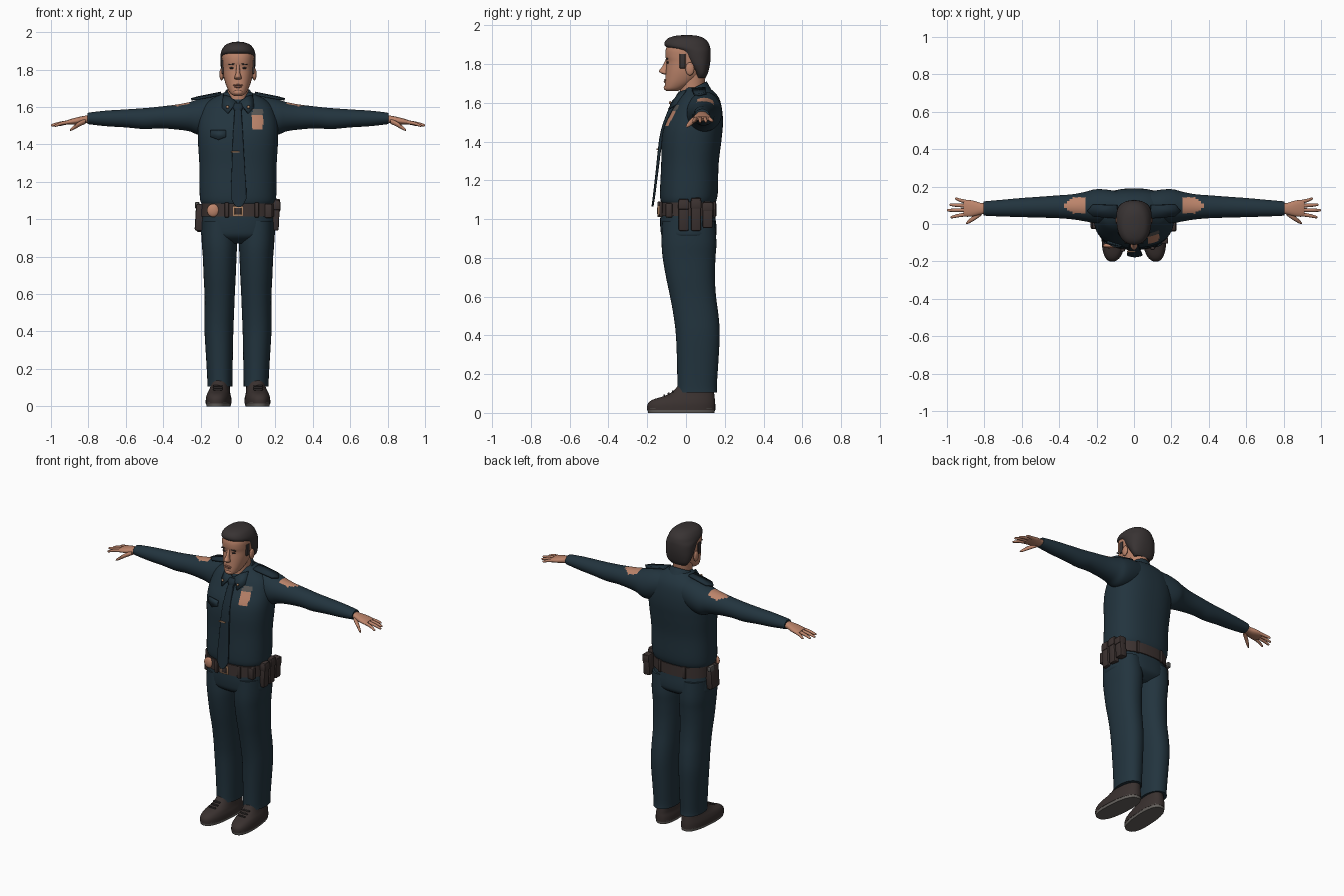
import bpy, bmesh, math
from mathutils import Vector, Matrix


def material(name, rgb):
    m = bpy.data.materials.new(name)
    m.diffuse_color = (*rgb, 1)
    return m


NAVY = material("navy cloth", (0.016, 0.034, 0.048))
TIE = material("dark navy cloth", (0.013, 0.027, 0.039))
SKIN = material("skin", (0.50, 0.23, 0.145))
LIP = material("lip", (0.34, 0.14, 0.095))
HAIR = material("dark hair", (0.040, 0.033, 0.033))
LEATHER = material("brown leather", (0.045, 0.032, 0.030))
SHOE = material("shoe leather", (0.042, 0.031, 0.029))
SOLE = material("grey rubber", (0.13, 0.12, 0.11))
BRASS = material("brass", (0.45, 0.25, 0.14))
STEEL = material("dull steel", (0.10, 0.095, 0.09))


def finish(name, bm, mats, mirror=False, rule=None, angle=40):
    bmesh.ops.recalc_face_normals(bm, faces=bm.faces[:])
    me = bpy.data.meshes.new(name)
    bm.to_mesh(me)
    bm.free()
    for m in mats if isinstance(mats, list) else [mats]:
        me.materials.append(m)
    if rule:
        for p in me.polygons:
            p.material_index = rule(p.center)
    ob = bpy.data.objects.new(name, me)
    bpy.context.collection.objects.link(ob)
    bpy.ops.object.select_all(action='DESELECT')
    ob.select_set(True)
    bpy.context.view_layer.objects.active = ob
    bpy.ops.object.shade_smooth_by_angle(angle=math.radians(angle))
    if mirror:
        ob.modifiers.new("Mirror", 'MIRROR')
    return ob


def spline(rows, steps):
    """Catmull-Rom interpolation of ring parameters."""
    if steps == 1:
        return rows
    out, last = [], len(rows) - 1
    for i in range(last):
        a, b, c, d = (Vector(rows[min(max(k, 0), last)]) for k in (i - 1, i, i + 1, i + 2))
        for s in range(steps):
            t = s / steps
            out.append(0.5 * (2 * b + (c - a) * t + (2 * a - 5 * b + 4 * c - d) * t * t
                              + (3 * b - a - 3 * c + d) * t ** 3))
    return out + [Vector(rows[-1])]


def loft(name, mats, rows, axis='z', n=32, e=2.0, steps=4, tilt=0, shear=0, **kw):
    """Rows are (position, centre, half width, low, high) of superellipse rings."""
    bm, rings = bmesh.new(), []
    for t, c, h, lo, hi in spline([Vector(r) for r in rows], steps):
        ring = []
        for k in range(n):
            a = 2 * math.pi * k / n
            co, si = math.cos(a), math.sin(a)
            u = c + h * math.copysign(abs(co) ** (2 / e), co)
            v = (lo + hi) / 2 + (hi - lo) / 2 * math.copysign(abs(si) ** (2 / e), si)
            ring.append(bm.verts.new((u - shear * v, v, t + tilt * si) if axis == 'z' else (t, u, v)))
        rings.append(ring)
    for a, b in zip(rings, rings[1:]):
        for k in range(n):
            bm.faces.new((a[k], a[(k + 1) % n], b[(k + 1) % n], b[k]))
    bm.faces.new(rings[0])
    bm.faces.new(rings[-1])
    return finish(name, bm, mats, **kw)


def box(name, mat, loc, size, bevel=0.006, rot=0, **kw):
    bm = bmesh.new()
    bmesh.ops.create_cube(bm, size=1, matrix=Matrix.Translation(loc)
                          @ Matrix.Rotation(rot, 4, 'Y') @ Matrix.Diagonal((*size, 1)))
    bmesh.ops.bevel(bm, geom=bm.edges[:], offset=bevel, segments=2, affect='EDGES', profile=0.5)
    return finish(name, bm, mat, **kw)


def ball(name, mat, loc, radii, **kw):
    bm = bmesh.new()
    bmesh.ops.create_uvsphere(bm, u_segments=20, v_segments=12, radius=1,
                              matrix=Matrix.Translation(loc) @ Matrix.Diagonal((*radii, 1)))
    return finish(name, bm, mat, **kw)


def plate(name, mat, pts, thick=0.008, **kw):
    bm = bmesh.new()
    bm.faces.new([bm.verts.new(p) for p in pts])
    ob = finish(name, bm, mat, **kw)
    mod = ob.modifiers.new("Solidify", 'SOLIDIFY')
    mod.thickness, mod.offset = thick, 0


# Shirt body, with the chest badge as coloured faces
def badge(c):
    if c.y < 0 and 0.075 < c.x < 0.134 and 1.476 < c.z < 1.588:
        return 2 if c.z > 1.56 else 1
    return 0


loft("shirt_body", [NAVY, SKIN, STEEL],
     [(1.075, 0, .190, -.122, .145), (1.10, 0, .202, -.132, .158), (1.15, 0, .205, -.134, .165),
      (1.28, 0, .206, -.128, .168), (1.40, 0, .213, -.126, .182), (1.48, 0, .214, -.112, .190),
      (1.55, 0, .205, -.078, .188), (1.61, 0, .180, -.045, .176), (1.65, 0, .130, -.018, .152),
      (1.68, 0, .070, .0, .115)], n=128, e=2.4, steps=8, rule=badge)


# Sleeves, with the shoulder patch as coloured faces
def patch(c):
    return int(.26 < c.x < .38 and c.z > 1.55 and abs(c.y - .10) < .043 * min(1, (.385 - c.x) / .06))


loft("sleeve", [NAVY, SKIN],
     [(.06, .10, .07, 1.50, 1.660), (.15, .096, .088, 1.46, 1.655), (.21, .095, .090, 1.452, 1.641),
      (.26, .093, .079, 1.470, 1.626), (.33, .092, .067, 1.480, 1.613), (.42, .092, .060, 1.486, 1.602),
      (.50, .090, .056, 1.482, 1.594), (.60, .088, .051, 1.491, 1.587), (.70, .085, .045, 1.497, 1.581),
      (.79, .083, .039, 1.507, 1.571), (.805, .083, .036, 1.510, 1.567)],
     axis='x', n=64, steps=6, rule=patch, mirror=True)

# Hands
loft("palm", SKIN, [(.78, .083, .027, 1.517, 1.559), (.82, .082, .031, 1.514, 1.553),
                    (.86, .083, .042, 1.508, 1.545), (.90, .084, .045, 1.506, 1.534),
                    (.912, .084, .038, 1.509, 1.529)], axis='x', n=24, e=2.3, mirror=True)
for label, y0, y1, tip, z in (("little", .117, .135, .958, 1.505), ("ring", .097, .103, .987, 1.502),
                              ("middle", .075, .073, 1.0, 1.502), ("index", .053, .037, .982, 1.500)):
    mid = (.895 + tip) / 2
    loft(label + "_finger", SKIN, [(.885, y0, .010, 1.511, 1.531),
                                   (mid, (y0 + y1) / 2, .0095, 1.504, 1.523),
                                   (tip - .008, y1, .007, z - .006, z + .008),
                                   (tip, y1, .002, z - .002, z + .003)], axis='x', n=12, mirror=True)
loft("thumb", SKIN, [(.815, .060, .014, 1.511, 1.537), (.85, .036, .015, 1.494, 1.522),
                     (.885, .012, .010, 1.475, 1.495), (.898, .003, .003, 1.473, 1.480)],
     axis='x', n=12, mirror=True)

# Collar, shoulder straps, tie
loft("collar", NAVY, [(1.635, 0, .092, -.050, .130), (1.655, 0, .082, -.044, .118),
                      (1.675, 0, .070, -.036, .106), (1.665, 0, .064, -.030, .100)],
     n=40, tilt=.035, steps=2)
plate("collar_wing", NAVY, [(.006, -.052, 1.625), (.045, -.035, 1.655), (.078, .0, 1.665),
                            (.085, -.045, 1.595), (.055, -.090, 1.565)], .008, mirror=True)
ball("collar_pin", BRASS, (.056, -.082, 1.60), (.008, .006, .008), mirror=True)
plate("shoulder_strap", TIE, [(.09, .03, 1.668), (.22, .04, 1.644), (.25, .07, 1.641),
                              (.22, .105, 1.650), (.09, .10, 1.676)], .012, mirror=True)
loft("tie", TIE, [(1.585, 0, .018, -.082, -.055), (1.50, 0, .024, -.117, -.09),
                  (1.41, 0, .029, -.139, -.120), (1.25, .002, .036, -.156, -.142),
                  (1.11, .004, .041, -.172, -.160), (1.065, .004, .010, -.178, -.168)],
     n=24, e=5, steps=2)
loft("tie_knot", TIE, [(1.572, 0, .016, -.085, -.04), (1.60, 0, .028, -.078, -.03),
                       (1.622, 0, .024, -.062, -.02)], n=16, e=3)
box("tie_clip", BRASS, (-.014, -.147, 1.36), (.045, .009, .008), .002)
plate("chest_pocket_flap", NAVY, [(-.145, -.093, 1.475), (-.065, -.117, 1.475), (-.065, -.122, 1.440),
                                  (-.105, -.120, 1.425), (-.145, -.102, 1.440)], .008)

# Neck and head
loft("neck", SKIN, [(1.60, 0, .058, -.030, .095), (1.68, 0, .056, -.030, .095),
                    (1.77, 0, .060, -.030, .105)], n=28)
loft("head", SKIN,
     [(1.660, 0, .022, -.100, -.045), (1.672, 0, .040, -.109, -.015), (1.700, 0, .057, -.109, .035),
      (1.735, 0, .070, -.106, .075), (1.77, 0, .078, -.103, .098), (1.81, 0, .082, -.100, .108),
      (1.84, 0, .084, -.106, .112), (1.88, 0, .084, -.103, .112), (1.92, 0, .066, -.080, .090),
      (1.935, 0, .030, -.04, .05)], n=40, e=2.25)
loft("hair", HAIR,
     [(1.728, 0, .056, .050, .100), (1.75, 0, .076, .045, .112), (1.79, 0, .089, .015, .122),
      (1.83, 0, .093, -.015, .127), (1.865, 0, .094, -.045, .127), (1.888, 0, .092, -.103, .124),
      (1.912, 0, .083, -.110, .114), (1.934, 0, .064, -.090, .090), (1.946, 0, .032, -.05, .055),
      (1.949, 0, .006, -.01, .02)], n=48, e=2.25)
box("sideburn", HAIR, (.083, -.018, 1.815), (.012, .03, .075), .004, mirror=True)
ball("ear", SKIN, (.088, .020, 1.775), (.011, .023, .034), mirror=True)
loft("nose", SKIN, [(1.746, 0, .010, -.112, -.09), (1.753, 0, .019, -.130, -.09),
                    (1.764, 0, .017, -.139, -.09), (1.785, 0, .011, -.124, -.09),
                    (1.815, 0, .009, -.108, -.09), (1.828, 0, .010, -.104, -.09)], n=16)
ball("chin", SKIN, (0, -.098, 1.678), (.026, .017, .016))
ball("upper_lip", LIP, (0, -.106, 1.717), (.026, .008, .005))
ball("lower_lip", LIP, (0, -.107, 1.708), (.021, .008, .006))
ball("eye", HAIR, (.034, -.094, 1.808), (.013, .006, .005), mirror=True)
box("eyebrow", HAIR, (.035, -.098, 1.828), (.034, .010, .006), .002, rot=.08, mirror=True)

# Trousers
loft("trouser_hips", NAVY, [(1.09, 0, .185, -.122, .143), (1.02, 0, .191, -.132, .150),
                            (.95, 0, .197, -.132, .158), (.905, 0, .188, -.120, .150),
                            (.87, 0, .09, -.07, .10)], n=64, e=2.4)
loft("trouser_leg", NAVY,
     [(.99, .105, .088, -.122, .148), (.88, .100, .094, -.126, .157), (.80, .098, .090, -.120, .152),
      (.70, .098, .086, -.103, .149), (.60, .098, .081, -.082, .155), (.50, .100, .079, -.064, .168),
      (.40, .102, .077, -.052, .174), (.25, .099, .071, -.046, .166), (.14, .097, .067, -.045, .159),
      (.105, .097, .067, -.047, .161)], n=40, e=2.2, mirror=True)

# Shoes
loft("shoe_sole", SOLE, [(0, .102, .062, -.195, .147), (.022, .102, .066, -.200, .150)],
     n=40, e=2.5, steps=1, shear=.07, mirror=True)
loft("shoe_upper", SHOE,
     [(.016, .102, .067, -.201, .151), (.045, .102, .066, -.198, .151), (.068, .102, .060, -.172, .149),
      (.088, .100, .054, -.110, .147), (.112, .098, .050, -.066, .144), (.15, .097, .047, -.035, .140)],
     n=40, e=2.4, shear=.07, mirror=True)
for i in range(3):
    box("shoe_lace", HAIR, (.108, -.068 - .022 * i, .110 - .010 * i), (.05, .009, .010), .003, mirror=True)

# Belt and its gear
loft("belt", LEATHER, [(1.015, 0, .198, -.139, .157), (1.085, 0, .196, -.136, .156)],
     n=64, e=2.4, steps=1)
box("buckle", BRASS, (.0, -.140, 1.043), (.056, .012, .054), .004)
box("buckle_centre", LEATHER, (.0, -.145, 1.043), (.036, .008, .036), .003)
ball("belt_medallion", SKIN, (-.133, -.116, 1.047), (.033, .014, .035))
for x, y in ((.10, -.130), (-.06, -.140), (.09, .146), (-.09, .146)):
    box("belt_keeper", LEATHER, (x, y, 1.05), (.022, .016, .080), .004)
for y, z, h in ((-.012, 1.022, .165), (.052, 1.025, .17), (.112, 1.022, .135)):
    box("belt_pouch", LEATHER, (.197, y, z), (.048, .052, h), .008, rot=.05)
    box("pouch_flap", LEATHER, (.201, y, z + h * .3), (.050, .056, .045), .006)
box("small_pouch", LEATHER, (.163, -.088, 1.045), (.04, .035, .075), .007)
box("holster", LEATHER, (-.205, .015, 1.01), (.046, .085, .145), .010, rot=.06)
box("holster_tip", LEATHER, (-.204, .030, .955), (.036, .050, .045), .008)
box("holster_grip", STEEL, (-.218, .045, 1.075), (.024, .055, .035), .007)
